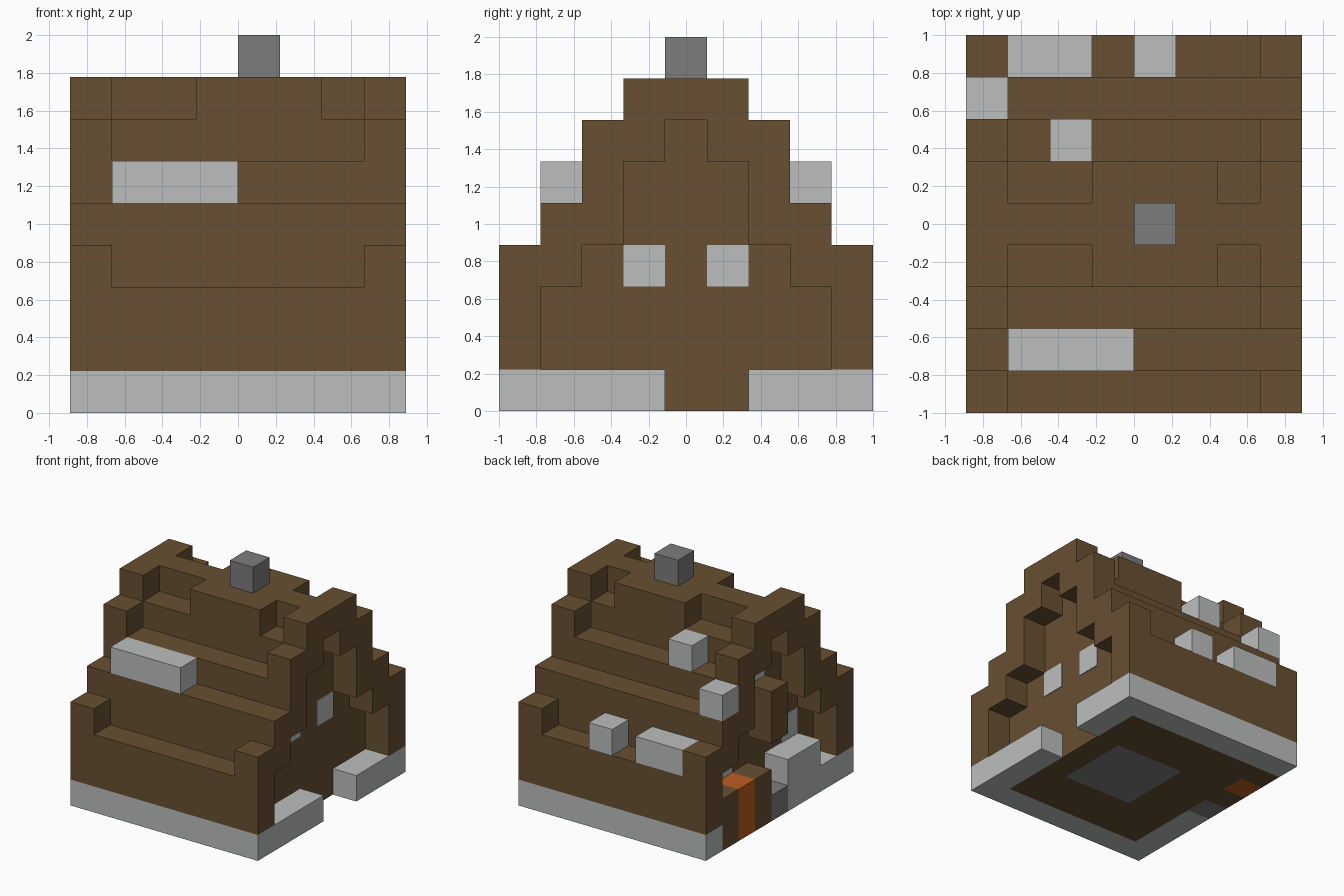
import bpy, bmesh
from mathutils import Vector

cube = bpy.data.objects.get("Cube")
if cube:
    bpy.data.objects.remove(cube, do_unlink=True)

U = 2 / 9              # edge length of one block
X0, Y0 = -4, -4.5      # grid origin, in blocks


def material(name, r, g, b):
    m = bpy.data.materials.new(name)
    m.use_nodes = True
    m.diffuse_color = (r, g, b, 1)
    m.node_tree.nodes["Principled BSDF"].inputs["Base Color"].default_value = (r, g, b, 1)
    return m


BROWN = material("brown timber", 0.14, 0.08, 0.032)
SNOW = material("pale snow", 0.50, 0.52, 0.515)
GREY = material("grey stone", 0.205, 0.205, 0.205)
ORANGE = material("orange fire", 0.51, 0.11, 0.016)


def finish(bm, name, *mats):
    bmesh.ops.recalc_face_normals(bm, faces=bm.faces)
    mesh = bpy.data.meshes.new(name)
    bm.to_mesh(mesh)
    bm.free()
    for m in mats:
        mesh.materials.append(m)
    ob = bpy.data.objects.new(name, mesh)
    bpy.context.collection.objects.link(ob)
    return ob


def block(name, mat, i, j, k, ni=1, nj=1, nk=1):
    """Box given by its first grid cell and its size in cells."""
    bm = bmesh.new()
    bmesh.ops.create_cube(bm, size=1)
    for v in bm.verts:
        v.co = Vector(((v.co.x + 0.5) * ni + i + X0,
                       (v.co.y + 0.5) * nj + j + Y0,
                       (v.co.z + 0.5) * nk + k)) * U
    return finish(bm, name, mat)


def extrude_profile(points, i, ni):
    """Prism along x from (y, z) points in blocks."""
    bm = bmesh.new()
    face = bm.faces.new([bm.verts.new(Vector((i + X0, y, z)) * U) for y, z in points])
    geom = bmesh.ops.extrude_face_region(bm, geom=[face])["geom"]
    moved = [g for g in geom if isinstance(g, bmesh.types.BMVert)]
    bmesh.ops.translate(bm, verts=moved, vec=(ni * U, 0, 0))
    return bm


def mirrored(half):
    return half + [(-y, z) for y, z in reversed(half)]


# House body with stepped roof and a stone hearth cut into its underside
body = extrude_profile(mirrored([(3.5, 0), (3.5, 1), (4.5, 1), (4.5, 3), (3.5, 3),
                                 (3.5, 5), (2.5, 5), (2.5, 6), (1.5, 6), (1.5, 7)]), 1, 6)
bmesh.ops.recalc_face_normals(body, faces=body.faces)
for axis, cut in ((0, -1), (0, 2), (1, -1.5), (1, 1.5)):
    normal = Vector((axis == 0, axis == 1, 0))
    under = [f for f in body.faces if f.calc_center_median().z < 0.001]
    geom = set(under)
    for f in under:
        geom.update(f.edges, f.verts)
    bmesh.ops.bisect_plane(body, geom=list(geom), plane_co=normal * cut * U, plane_no=normal)
for f in body.faces:
    c = f.calc_center_median() / U
    if c.z < 0.01 and -1 < c.x < 2 and abs(c.y) < 1.5:
        f.material_index = 1
finish(body, "house_body", BROWN, GREY)

# Ridge and its wider middle
block("roof_ridge", BROWN, 1, 4, 7, ni=6)
for name, j in (("front", 3), ("back", 5)):
    block(f"ridge_{name}_step", BROWN, 3, j, 7, ni=3)

# Overhanging gable arches at both ends
outer = [(4.5, 1), (4.5, 4), (3.5, 4), (3.5, 5), (2.5, 5), (2.5, 7), (1.5, 7), (1.5, 8)]
inner = [(3.5, 1), (3.5, 3), (2.5, 3), (2.5, 4), (1.5, 4), (1.5, 6), (0.5, 6), (0.5, 7)]
arch = mirrored(outer) + [(-y, z) for y, z in inner] + inner[::-1]
for side, i in (("right", 0), ("left", 7)):
    finish(extrude_profile(arch, i, 1), f"{side}_gable", BROWN)

# Chimney
block("chimney", GREY, 4, 4, 8)

# Snow around the base
block("front_snow_base", SNOW, 0, 0, 0, ni=8)
block("back_snow_base", SNOW, 0, 8, 0, ni=8)
block("left_snow_front", SNOW, 7, 1, 0, nj=3)
block("left_snow_back", SNOW, 7, 6, 0, nj=2)
block("right_snow_low", SNOW, 0, 1, 0)
block("right_snow_pile", SNOW, 0, 2, 0, nj=2, nk=2)

# Snow lying on the roof
block("front_roof_snow", SNOW, 1, 1, 5, ni=3)
block("back_eave_snow_wide", SNOW, 1, 8, 3, ni=2)
block("back_eave_snow_small", SNOW, 4, 8, 3)
block("back_gable_snow", SNOW, 0, 7, 5)
block("back_roof_snow", SNOW, 2, 6, 6)

# Fireplace, step and beam on the right end
block("fireplace_back_post", BROWN, 0, 7, 0, nk=2)
block("fireplace_fire", ORANGE, 0, 6, 0, nk=2)
block("fireplace_front_post", BROWN, 0, 5, 0, nk=2)
block("stone_step", GREY, 0, 4, 0)
block("gable_beam", BROWN, 0, 4, 3, nk=2)

# Window panes on the end walls
T = 0.03
for n, (j, k) in enumerate(((3, 3), (5, 3))):
    block(f"left_window_{n + 1}", SNOW, 7, j, k, ni=T)
for n, (j, k) in enumerate(((2, 2), (6, 2), (4, 5))):
    block(f"right_window_{n + 1}", SNOW, 1 - T, j, k, ni=T)
